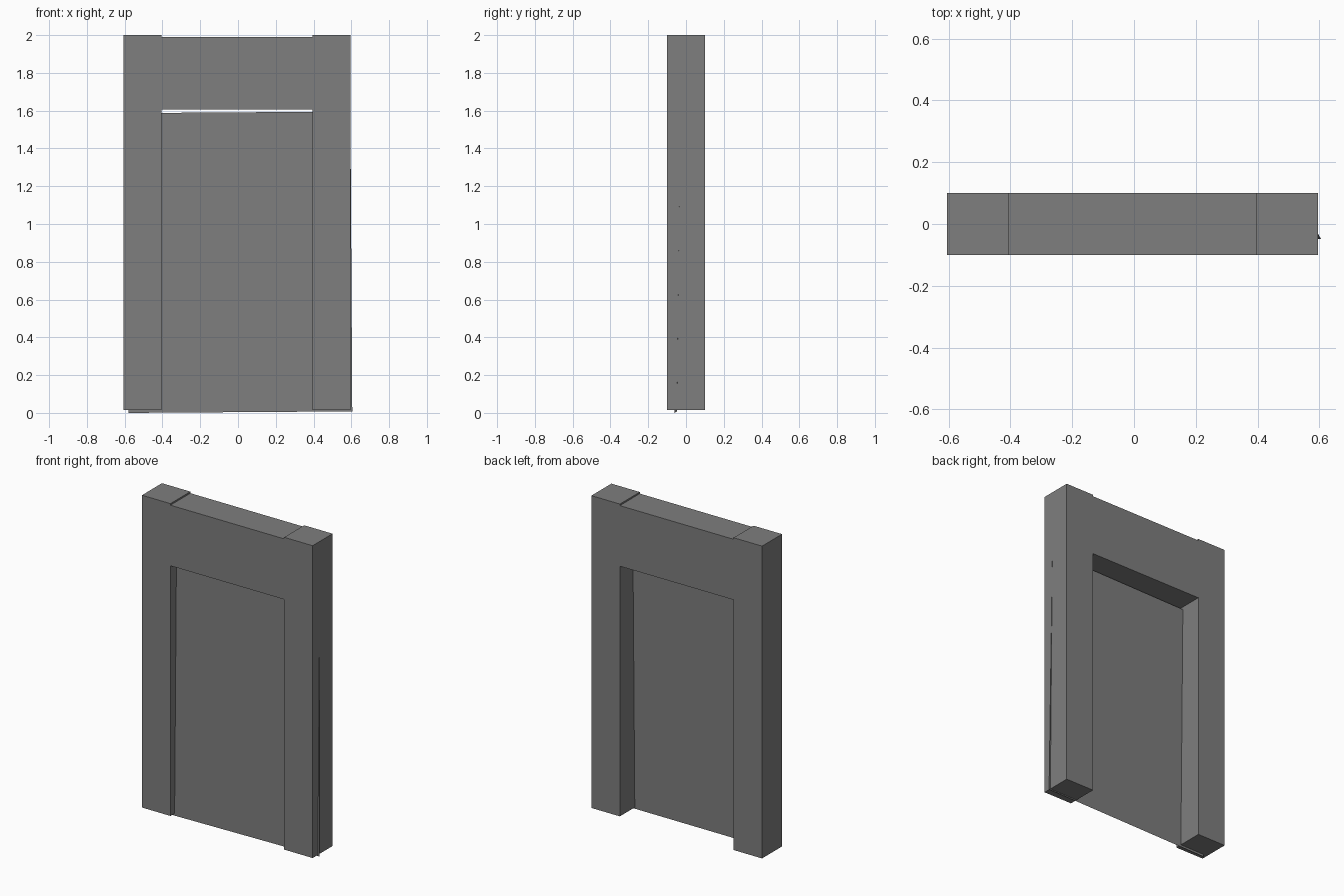
import bpy
from mathutils import Vector

if "Cube" in bpy.data.objects:
    bpy.data.objects.remove(bpy.data.objects["Cube"])

grey = bpy.data.materials.new("mid_grey")
grey.diffuse_color = (0.21, 0.21, 0.21, 1)
grey.use_nodes = True
grey.node_tree.nodes["Principled BSDF"].inputs["Base Color"].default_value = grey.diffuse_color


def add_mesh(name, verts, faces):
    mesh = bpy.data.meshes.new(name)
    mesh.from_pydata(verts, [], faces)
    mesh.materials.append(grey)
    obj = bpy.data.objects.new(name, mesh)
    bpy.context.collection.objects.link(obj)
    return obj


def box(name, x0, x1, y0, y1, z0, z1):
    verts = [(x, y, z) for x in (x0, x1) for y in (y0, y1) for z in (z0, z1)]
    faces = [(0, 1, 3, 2), (4, 6, 7, 5), (0, 4, 5, 1),
             (2, 3, 7, 6), (0, 2, 6, 4), (1, 5, 7, 3)]
    return add_mesh(name, verts, faces)


# Frame: two square posts and a lintel between them
for side, x in (("left", -0.605), ("right", 0.395)):
    box(side + "_post", x, x + 0.2, -0.1, 0.1, 0.015, 2.0)
box("lintel", -0.405, 0.395, -0.1, 0.1, 1.605, 1.99)

# Door: a thin sheet leaning slightly back and rolled a touch
corner = Vector((-0.58, -0.06, 0.0))
across = Vector((1.185, 0.012, 0.008))
up = Vector((-0.01, 0.018, 1.587))
add_mesh("door_sheet",
         [corner, corner + across, corner + across + up, corner + up],
         [(0, 1, 2, 3)])
